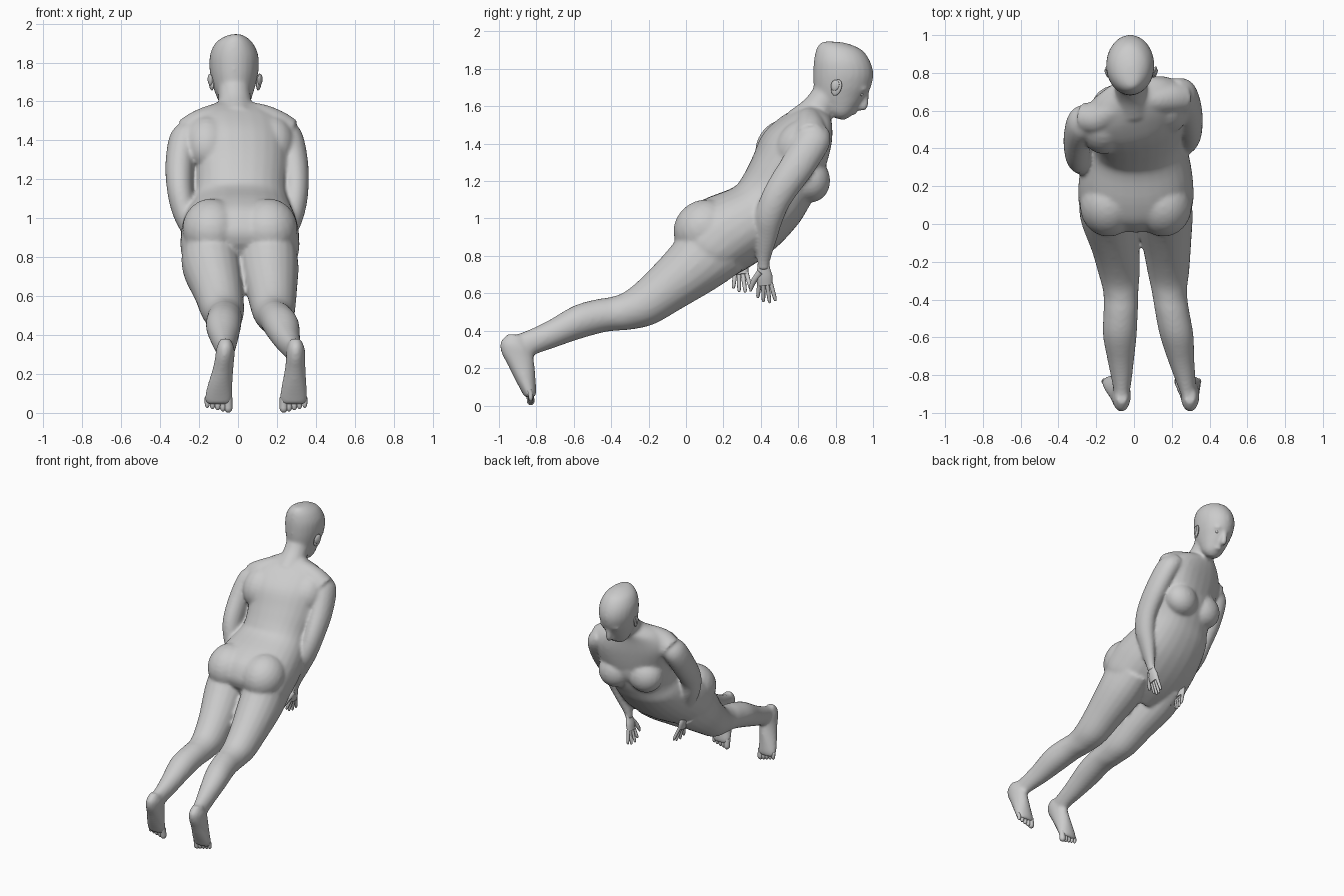
import bpy, bmesh, math
from mathutils import Vector, Matrix

skin = bpy.data.materials.new("plain grey")
skin.diffuse_color = (0.6, 0.6, 0.6, 1)


def ring(by, bz, fy, fz, cx, hw, twist=0):
    """Section spanning a back and a front point, with half width hw."""
    t = math.radians(twist)
    return [cx, (by + fy) / 2, (bz + fz) / 2, hw * math.cos(t), hw * math.sin(t), 0,
            0, (fy - by) / 2, (fz - bz) / 2]


def loft(bm, rings, n=20, steps=4, power=1.0):
    """Smooth closed skin through the sections."""
    rows = []
    last = len(rings) - 1
    for i in range(last):
        a, b, c, d = rings[max(i - 1, 0)], rings[i], rings[i + 1], rings[min(i + 2, last)]
        for k in range(steps + (i == last - 1)):
            t = k / steps
            rows.append([0.5 * (2 * q + (r - p) * t + (2 * p - 5 * q + 4 * r - s) * t * t
                                + (3 * q - p - 3 * r + s) * t ** 3)
                         for p, q, r, s in zip(a, b, c, d)])
    loops = []
    for r in rows:
        o, u, v = Vector(r[:3]), Vector(r[3:6]), Vector(r[6:])
        loop = []
        for j in range(n):
            ca, sa = math.cos(math.tau * j / n), math.sin(math.tau * j / n)
            ca, sa = (math.copysign(abs(w) ** power, w) for w in (ca, sa))
            loop.append(bm.verts.new(o + u * ca + v * sa))
        loops.append(loop)
    faces = [bm.faces.new((p[j], p[(j + 1) % n], q[(j + 1) % n], q[j]))
             for p, q in zip(loops, loops[1:]) for j in range(n)]
    faces += [bm.faces.new(loops[0]), bm.faces.new(loops[-1])]
    bmesh.ops.recalc_face_normals(bm, faces=faces)


def tube(bm, pts, radii, flat=1.0, n=16, steps=4):
    """Limb along a path; flat scales its thickness in x."""
    pts = [Vector(p) for p in pts]
    rings = []
    for i, (p, r) in enumerate(zip(pts, radii)):
        t = (pts[min(i + 1, len(pts) - 1)] - pts[max(i - 1, 0)]).normalized()
        v = (Vector((0, 1, 0)) - t * t.y).normalized()
        u = t.cross(v)
        rings.append(list(p) + list(u * r * flat) + list(v * r))
    loft(bm, rings, n, steps)


def blob(bm, loc, size, tilt=0, turn=0):
    m = (Matrix.Translation(loc) @ Matrix.Rotation(math.radians(turn), 4, 'Z')
         @ Matrix.Rotation(math.radians(tilt), 4, 'X') @ Matrix.Diagonal((*size, 1)))
    bmesh.ops.create_uvsphere(bm, u_segments=20, v_segments=12, radius=1, matrix=m)


def finish(name, bm, voxel=0):
    me = bpy.data.meshes.new(name)
    bm.to_mesh(me)
    bm.free()
    me.materials.append(skin)
    ob = bpy.data.objects.new(name, me)
    bpy.context.collection.objects.link(ob)
    bpy.ops.object.select_all(action='DESELECT')
    bpy.context.view_layer.objects.active = ob
    ob.select_set(True)
    if voxel:
        mod = ob.modifiers.new("merge", 'REMESH')
        mod.mode, mod.voxel_size, mod.use_smooth_shade = 'VOXEL', voxel, True
        sm = ob.modifiers.new("soften", 'SMOOTH')
        sm.factor, sm.iterations = 0.5, 12
    else:
        bpy.ops.object.shade_smooth_by_angle(angle=math.radians(50))
    return ob


body = bmesh.new()

# torso, from crotch to neck base
loft(body, [ring(*r) for r in (
    (-.03, .87, .13, .64, .01, .21), (-.045, .94, .25, .69, .01, .295),
    (.0, 1.04, .38, .765, .01, .305), (.10, 1.105, .50, .86, .01, .29),
    (.25, 1.165, .60, .97, .01, .255), (.30, 1.22, .65, 1.05, .015, .238, 4),
    (.36, 1.33, .69, 1.13, .02, .245, 8), (.42, 1.45, .735, 1.27, .015, .26, 12),
    (.51, 1.535, .76, 1.40, 0, .265, 14), (.59, 1.585, .77, 1.50, -.01, .19, 12),
    (.66, 1.615, .775, 1.55, -.015, .09))], n=28, power=.88)

# buttocks
for x in (-.135, .155):
    blob(body, (x, .095, .945), (.152, .168, .152), 35)

# chest, with a bridge between both sides
blob(body, (-.10, .625, 1.215), (.125, .11, .125), 15, 12)
blob(body, (.13, .66, 1.21), (.125, .11, .125), 15, 12)
blob(body, (.01, .645, 1.26), (.17, .085, .13), 0, 12)

# shoulder slopes and shoulder blades
for s, y in ((-1, .56), (1, .665)):
    tube(body, [(s * .02, .665, 1.53), (s * .11, (y + .655) / 2, 1.515), (s * .19, y, 1.475),
                (s * .26, y, 1.43)], [.07, .075, .085, .085])
    blob(body, (s * .165 + .005, y - .06, 1.39), (.12, .12, .15), -35)

# neck and head
tube(body, [(-.01, .63, 1.50), (-.015, .70, 1.58), (-.02, .755, 1.66), (-.02, .79, 1.74)],
     [.11, .088, .083, .08])
loft(body, [ring(*r) for r in (
    (.79, 1.54, .845, 1.525, -.015, .035), (.755, 1.575, .885, 1.55, -.015, .065),
    (.725, 1.62, .925, 1.60, -.018, .086), (.692, 1.66, .96, 1.65, -.02, .102),
    (.682, 1.71, .988, 1.70, -.02, .116), (.68, 1.77, 1.002, 1.77, -.02, .127),
    (.683, 1.84, .985, 1.84, -.02, .124), (.695, 1.90, .942, 1.90, -.02, .097),
    (.715, 1.935, .875, 1.932, -.015, .055), (.74, 1.947, .82, 1.944, -.01, .02))], n=24)

# nose, lips, brows
tube(body, [(-.015, .965, 1.685), (-.015, .962, 1.64), (-.015, .947, 1.597), (-.015, .92, 1.592)],
     [.013, .018, .024, .016])
blob(body, (-.015, .893, 1.568), (.035, .021, .013), -30)
for s in (-1, 1):
    blob(body, (-.017 + s * .045, .952, 1.69), (.035, .022, .013))

# legs: back y, z, front y, z, half width, centre x of each leg
leg = ((.02, 1.0, .30, .72, .14, -.145, .16), (-.07, .865, .16, .625, .151, -.136, .16),
       (-.215, .705, -.02, .52, .128, -.10, .174), (-.325, .61, -.17, .435, .111, -.08, .182),
       (-.405, .58, -.30, .405, .094, -.07, .187), (-.48, .568, -.42, .395, .091, -.07, .20),
       (-.60, .533, -.57, .355, .090, -.075, .225), (-.745, .45, -.70, .31, .070, -.07, .25),
       (-.865, .395, -.80, .275, .052, -.065, .275), (-.95, .37, -.84, .25, .04, -.065, .29))
foot = ((-.95, .385, -.87, .37, .03, -.065, .295), (-.99, .345, -.83, .30, .048, -.065, .297),
        (-.99, .29, -.814, .25, .05, -.07, .296), (-.955, .22, -.808, .20, .055, -.08, .293),
        (-.915, .14, -.803, .13, .065, -.094, .288), (-.88, .075, -.80, .075, .071, -.10, .285),
        (-.865, .045, -.805, .045, .062, -.10, .285))
for side in (0, 1):
    for table in (leg, foot):
        loft(body, [ring(*r[:4], r[5 + side], r[4]) for r in table])

# arms from shoulder to wrist
arms = {
    "left": [(-.22, .57, 1.46), (-.275, .535, 1.41), (-.30, .455, 1.28), (-.298, .365, 1.14),
             (-.275, .335, 1.03), (-.235, .31, .92), (-.20, .29, .82), (-.19, .285, .78)],
    "right": [(.205, .70, 1.47), (.255, .68, 1.42), (.288, .595, 1.28), (.295, .495, 1.13),
              (.275, .445, 1.01), (.24, .43, .90), (.20, .415, .78), (.19, .415, .725)]}
for path in arms.values():
    tube(body, path, [.075, .095, .092, .083, .077, .059, .037, .03], flat=.8)

finish("body", body, voxel=.01)

# hands: palm, four fingers and a thumb
for name, path in arms.items():
    bm = bmesh.new()
    w = Vector(path[-1])
    s = -1 if name == "left" else 1
    tube(bm, [w + Vector(p) for p in ((s * .008, 0, .05), (0, 0, .01), (-s * .012, .003, -.035),
                                      (-s * .022, .008, -.08))],
         [.03, .034, .044, .04], flat=.5)
    for k, length in enumerate((.08, .10, .105, .095)):
        a = w + Vector((-s * .02, -.022 + k * .02, -.07))
        d = Vector((-s * .25 + .08 * (k - 1.5), -.12 + k * .13, -1)).normalized() * length
        tube(bm, [a, a + d * .55, a + d * .95, a + d + Vector((0, 0, -.006))],
             [.012, .011, .009, .004], n=8, steps=2)
    tube(bm, [w + Vector(p) for p in ((0, -.015, -.01), (-s * .02, -.05, -.055),
                                      (-s * .035, -.065, -.09), (-s * .04, -.07, -.115))],
         [.02, .016, .012, .005], n=8, steps=2)
    finish(name + "_hand", bm)

# toes, largest on the inner side
for name, cx, s in (("left", -.10, -1), ("right", .285, 1)):
    bm = bmesh.new()
    for k, r in enumerate((.021, .016, .015, .014, .013)):
        x = cx + s * (-.05 + k * .027)
        z = .012 + .006 * k
        tube(bm, [(x, -.838, .08), (x, -.832, z + .03), (x, -.83, z + .003), (x, -.83, z - .010)],
             [r, r, r * .95, r * .35], n=10, steps=2)
    finish(name + "_toes", bm)

# ears and eyes
for name, s in (("left", -1), ("right", 1)):
    x = -.015 + s * .122
    bm = bmesh.new()
    blob(bm, (x, .805, 1.70), (.011, .028, .045), -20, -s * 20)
    blob(bm, (x + s * .006, .797, 1.712), (.009, .024, .03), -20, -s * 25)
    finish(name + "_ear", bm)
    bm = bmesh.new()
    blob(bm, (-.017 + s * .045, .936, 1.664), (.02, .014, .010))
    finish(name + "_eye", bm)
